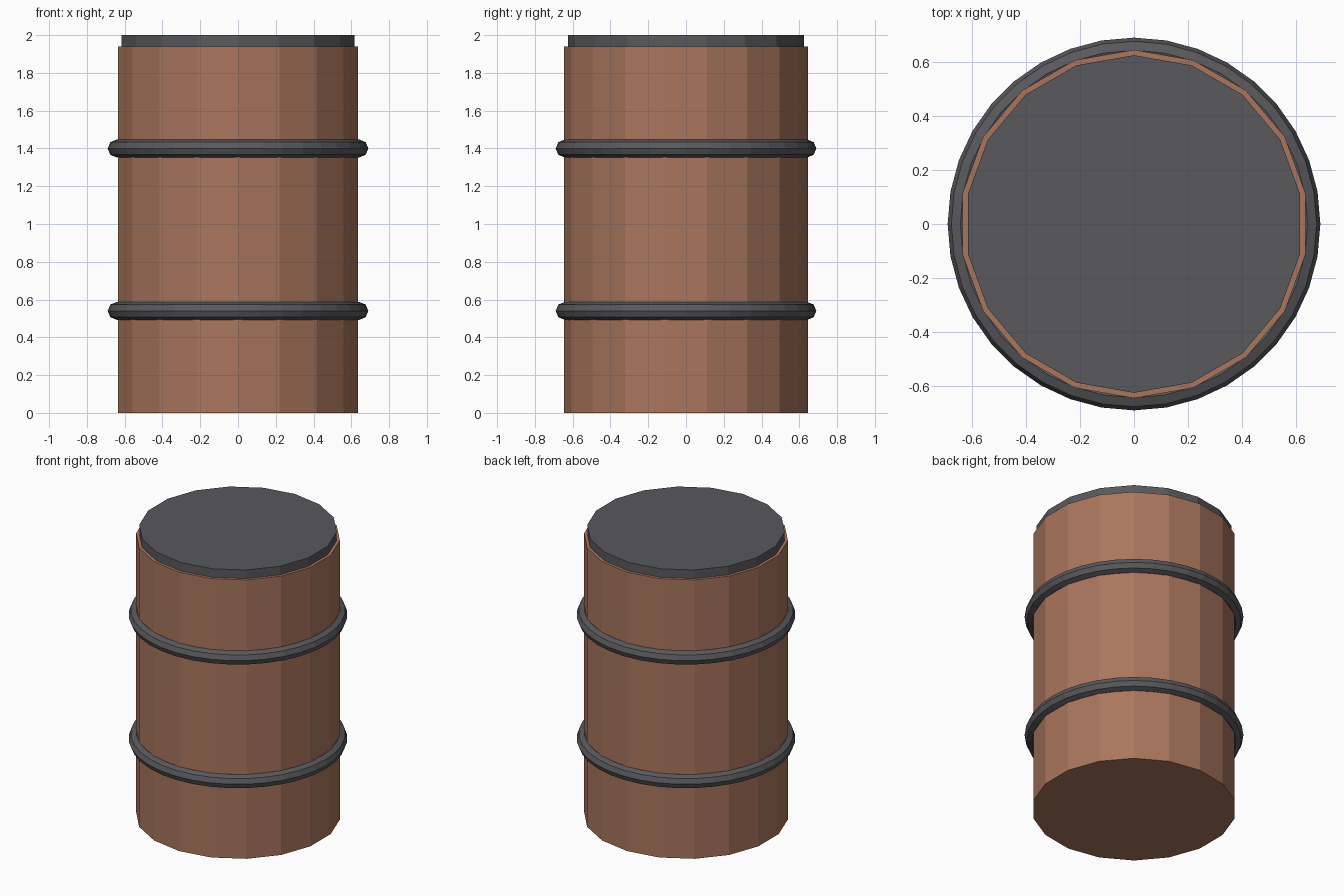
import bpy

if "Cube" in bpy.data.objects:
    bpy.data.objects.remove(bpy.data.objects["Cube"])

SIDES = 18


def material(name, colour):
    m = bpy.data.materials.new(name)
    m.diffuse_color = (*colour, 1)
    m.use_nodes = True
    m.node_tree.nodes["Principled BSDF"].inputs["Base Color"].default_value = m.diffuse_color
    return m


rust = material("rust_brown", (0.40, 0.18, 0.11))
iron = material("dark_iron", (0.10, 0.10, 0.11))


def finish(name, mat):
    ob = bpy.context.object
    ob.name = name
    ob.data.materials.append(mat)


def drum(name, radius, z0, z1, mat):
    bpy.ops.mesh.primitive_cylinder_add(vertices=SIDES, radius=radius, depth=z1 - z0,
                                        location=(0, 0, (z0 + z1) / 2))
    finish(name, mat)


# Faceted body and slightly smaller lid
drum("barrel_body", 0.645, 0, 1.94, rust)
drum("barrel_lid", 0.625, 1.90, 2.0, iron)

# Two rounded hoops
for name, z in (("lower_hoop", 0.54), ("upper_hoop", 1.40)):
    bpy.ops.mesh.primitive_torus_add(major_segments=36, minor_segments=8,
                                     major_radius=0.643, minor_radius=0.047,
                                     location=(0, 0, z))
    finish(name, iron)
